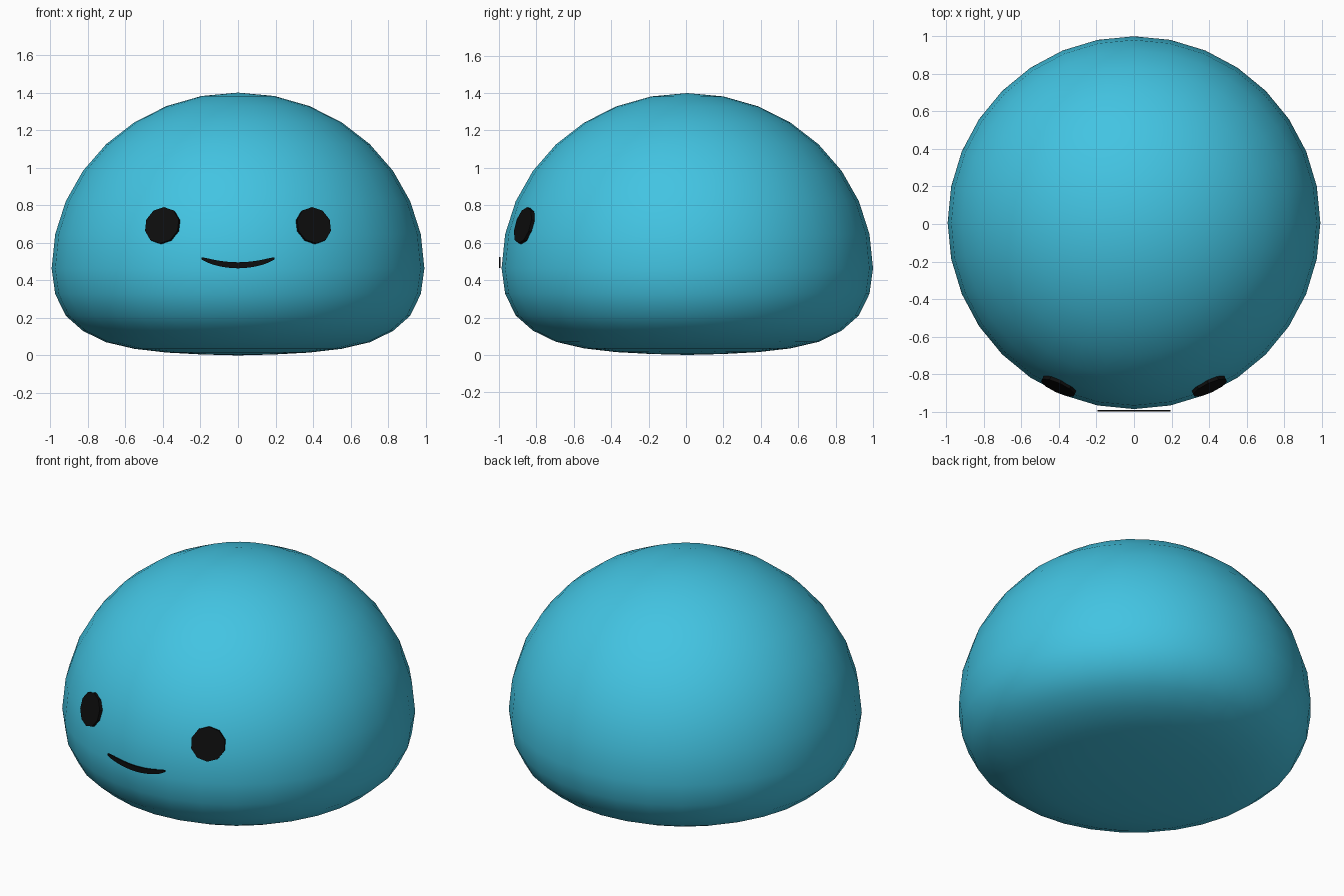
import bpy, bmesh, math
from mathutils import Vector

if "Cube" in bpy.data.objects:
    bpy.data.objects.remove(bpy.data.objects["Cube"])


def material(name, rgb):
    m = bpy.data.materials.new(name)
    m.diffuse_color = (*rgb, 1)
    m.use_nodes = True
    m.node_tree.nodes["Principled BSDF"].inputs["Base Color"].default_value = m.diffuse_color
    return m


TEAL = material("sky teal", (0.055, 0.55, 0.76))
BLACK = material("black", (0.004, 0.004, 0.004))
R, UP, MID, CY = 0.993, 0.937, 0.463, 0.007   # radius, dome height, widest level, y centre
SEG = 32


def add_object(name, bm, mat):
    bmesh.ops.recalc_face_normals(bm, faces=bm.faces)
    me = bpy.data.meshes.new(name)
    bm.to_mesh(me)
    bm.free()
    me.materials.append(mat)
    ob = bpy.data.objects.new(name, me)
    bpy.context.collection.objects.link(ob)
    return ob


# Body: round dome above, flattened belly below
step = 2 * math.pi / SEG
profile = [(R * math.sin(i * step), MID + UP * math.cos(i * step)) for i in range(1, 9)]
belly = [0.327, 0.211, 0.130, 0.070, 0.035, 0.015, 0.005]
profile += [(R * math.cos((i + 1) * step), z) for i, z in enumerate(belly)]
bm = bmesh.new()
rings = [[bm.verts.new((r * math.cos(k * step), CY + r * math.sin(k * step), z))
          for k in range(SEG)] for r, z in profile]
top = bm.verts.new((0, CY, MID + UP))
bottom = bm.verts.new((0, CY, 0))
for k in range(SEG):
    n = (k + 1) % SEG
    bm.faces.new((top, rings[0][k], rings[0][n]))
    bm.faces.new((bottom, rings[-1][n], rings[-1][k]))
    for a, b in zip(rings, rings[1:]):
        bm.faces.new((a[k], b[k], b[n], a[n]))
for f in bm.faces:
    f.smooth = True
add_object("body", bm, TEAL)

# Eyes: flat discs lying against the dome
for side, name in ((-1, "left_eye"), (1, "right_eye")):
    x, z = 0.403 * side, 0.692
    y = -math.sqrt(R * R * (1 - ((z - MID) / UP) ** 2) - x * x)
    normal = Vector((x / R**2, y / R**2, (z - MID) / UP**2)).normalized()
    right = Vector((0, 0, 1)).cross(normal).normalized()
    up = normal.cross(right)
    centre = Vector((x, y + CY, z))
    bm = bmesh.new()
    loops = []
    for depth in (0.006, -0.02):
        loops.append([bm.verts.new(centre + normal * depth
                      + 0.1 * (right * math.cos(a) + up * math.sin(a)))
                      for a in [math.radians(36 * k + 18) for k in range(10)]])
    for loop in loops:
        bm.faces.new(loop)
    for k in range(10):
        n = (k + 1) % 10
        bm.faces.new((loops[0][k], loops[1][k], loops[1][n], loops[0][n]))
    add_object(name, bm, BLACK)

# Mouth: thin smiling crescent plate
bm = bmesh.new()
N = 12
cols = []
for i in range(N + 1):
    t = 2 * i / N - 1
    mid = 0.480 + 0.037 * t * t
    half = 0.006 + 0.010 * math.sqrt(1 - t * t)
    cols.append([bm.verts.new((0.195 * t, y, mid + s * half))
                 for y, s in ((-1, -1), (-1, 1), (-0.991, 1), (-0.991, -1))])
for a, b in zip(cols, cols[1:]):
    for j in range(4):
        m = (j + 1) % 4
        bm.faces.new((a[j], a[m], b[m], b[j]))
bm.faces.new(cols[0])
bm.faces.new(cols[-1])
add_object("mouth", bm, BLACK)
